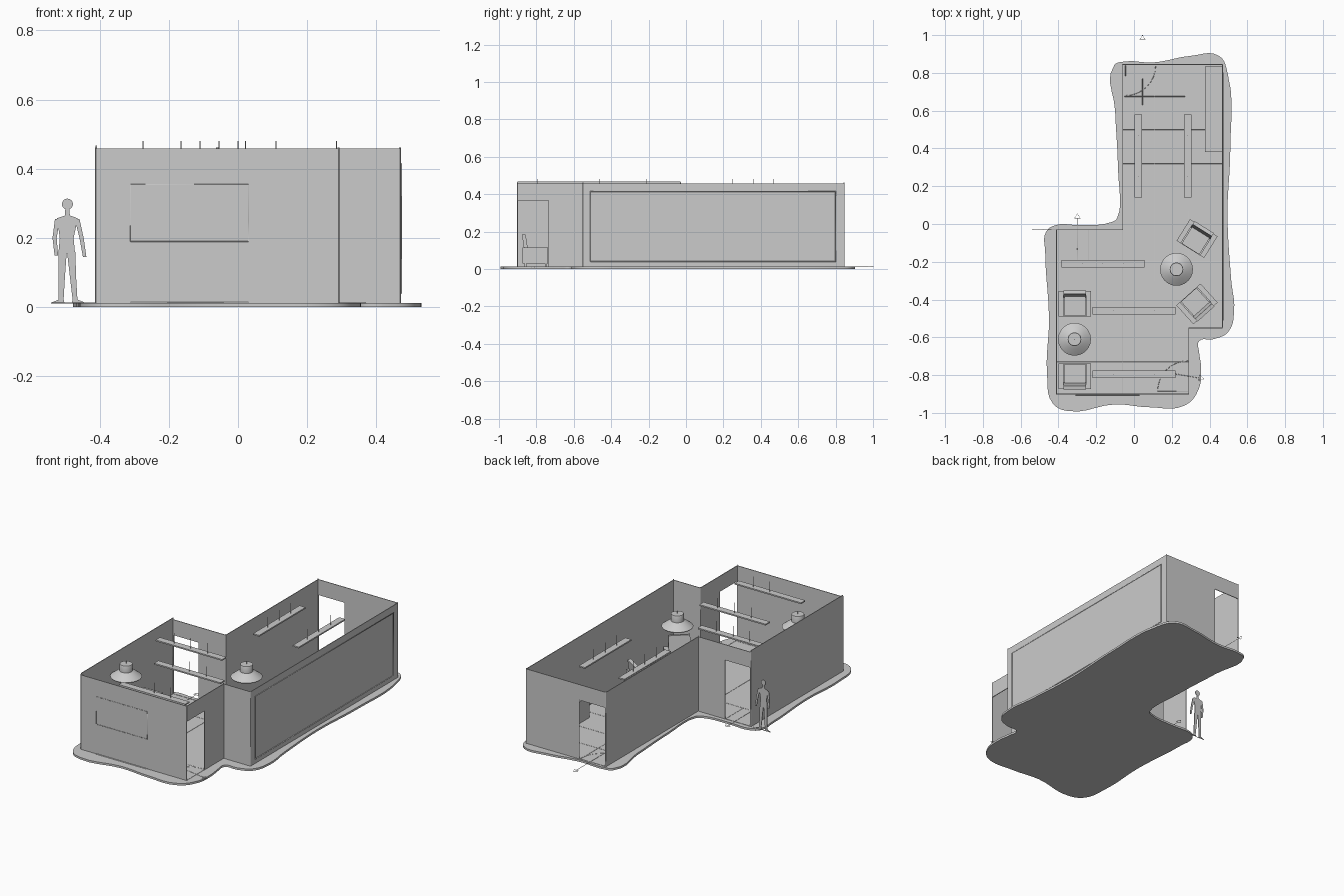
import bpy, bmesh, math
from mathutils import Matrix, Vector

if "Cube" in bpy.data.objects:
    bpy.data.objects.remove(bpy.data.objects["Cube"])

FLOOR, TOP, DOOR = 0.012, 0.458, 0.365


def finish(name, bm, matrix=None):
    me = bpy.data.meshes.new(name)
    bmesh.ops.recalc_face_normals(bm, faces=bm.faces)
    bm.to_mesh(me)
    bm.free()
    ob = bpy.data.objects.new(name, me)
    if matrix:
        ob.matrix_world = matrix
    bpy.context.collection.objects.link(ob)
    return ob


def add_box(bm, lo, hi, rot=None):
    """Box between two corners, optionally tilted about its centre."""
    lo, hi = Vector(lo), Vector(hi)
    m = Matrix.Translation((lo + hi) / 2)
    if rot:
        m = m @ rot
    bmesh.ops.create_cube(bm, size=1, matrix=m @ Matrix.Diagonal((*(hi - lo), 1)))


def box(name, lo, hi):
    bm = bmesh.new()
    add_box(bm, lo, hi)
    return finish(name, bm)


def to_mesh(ob):
    bpy.context.view_layer.objects.active = ob
    bpy.ops.object.select_all(action='DESELECT')
    ob.select_set(True)
    bpy.ops.object.convert(target='MESH')


def strokes(name, paths, r=0.0015):
    """Thin drawn lines along one or more point paths."""
    cu = bpy.data.curves.new(name, 'CURVE')
    cu.dimensions = '3D'
    cu.bevel_depth, cu.bevel_resolution, cu.use_fill_caps = r, 0, True
    for path in paths:
        sp = cu.splines.new('POLY')
        sp.points.add(len(path) - 1)
        for p, co in zip(sp.points, path):
            p.co = (*co, 1)
    ob = bpy.data.objects.new(name, cu)
    bpy.context.collection.objects.link(ob)
    to_mesh(ob)


def wall(name, p, q, top=TOP, opening=None):
    """Thin wall from p to q; opening = (start, end) distance of a doorway."""
    p, q = Vector(p), Vector(q)
    d = q - p
    m = Matrix.Translation((p.x, p.y, 0)) @ Matrix.Rotation(math.atan2(d.y, d.x), 4, 'Z')
    bm = bmesh.new()
    t = 0.002
    spans = [(0, d.length, FLOOR)]
    if opening:
        a, b = opening
        spans = [(0, a, FLOOR), (a, b, DOOR), (b, d.length, FLOOR)]
    for a, b, z in spans:
        if b - a > 0.001:
            add_box(bm, (a, -t, z), (b, t, top))
    finish(name, bm, m)


def lathe(name, profile, loc, steps=24):
    bm = bmesh.new()
    vs = [bm.verts.new((r, 0, z)) for r, z in profile]
    es = [bm.edges.new(e) for e in zip(vs, vs[1:])]
    bmesh.ops.spin(bm, geom=vs + es, axis=(0, 0, 1), cent=(0, 0, 0),
                   angle=2 * math.pi, steps=steps)
    bmesh.ops.remove_doubles(bm, verts=bm.verts, dist=0.0002)
    ob = finish(name, bm, Matrix.Translation(loc))
    bpy.context.view_layer.objects.active = ob
    bpy.ops.object.select_all(action='DESELECT')
    ob.select_set(True)
    bpy.ops.object.shade_smooth_by_angle(angle=math.radians(35))


# Wavy ground slab
outline = [(-.105, .84), (-.05, .86), (.1, .855), (.3, .89), (.45, .89), (.495, .8),
           (.51, .4), (.495, .05), (.515, -.3), (.53, -.46), (.5, -.57), (.42, -.61),
           (.345, -.62), (.345, -.68), (.355, -.76), (.34, -.88), (.27, -.96),
           (.08, -.97), (-.1, -.955), (-.35, -.99), (-.43, -.95), (-.46, -.8),
           (-.45, -.5), (-.47, -.15), (-.465, -.04), (-.41, -.005), (-.3, -.005),
           (-.12, .01), (-.09, .03), (-.085, .3), (-.1, .6)]
cu = bpy.data.curves.new('floor_slab', 'CURVE')
cu.dimensions, cu.fill_mode, cu.extrude = '2D', 'BOTH', FLOOR / 2
sp = cu.splines.new('BEZIER')
sp.bezier_points.add(len(outline) - 1)
sp.use_cyclic_u, sp.resolution_u = True, 5
for p, (x, y) in zip(sp.bezier_points, outline):
    p.co = (x, y, 0)
    p.handle_left_type = p.handle_right_type = 'AUTO'
slab = bpy.data.objects.new('floor_slab', cu)
slab.location.z = FLOOR / 2
bpy.context.collection.objects.link(slab)
to_mesh(slab)

# Walls with doorways
wall('front_wall', (-.41, -.9), (.29, -.9))
wall('balcony_door_wall', (.29, -.9), (.29, -.55), opening=(0, .165))
wall('step_wall', (.29, -.55), (.468, -.55))
wall('long_right_wall', (.468, -.55), (.468, .845))
wall('kitchen_door_wall', (-.06, .845), (.468, .845), opening=(.005, .175))
wall('long_left_wall', (-.06, -.03), (-.06, .845))
wall('stair_door_wall', (-.41, -.03), (-.06, -.03), opening=(.004, .17))
wall('short_left_wall', (-.41, -.9), (-.41, -.03), top=.468)

# Corner and rim lines
corners = [(-.41, -.9), (.29, -.9), (.29, -.55), (.468, -.55), (.468, .845),
           (-.06, .845), (-.06, -.03), (-.41, -.03)]
strokes('corner_lines', [[(x, y, FLOOR), (x, y, TOP + .004)] for x, y in corners], .003)
strokes('base_line', [[(x, y, FLOOR) for x, y in corners + corners[:1]]], .002)


# Windows drawn on the walls
strokes('side_window_frame', [[(.471, y, z) for y, z in
        ((-.51, .04), (.8, .04), (.8, .415), (-.51, .415), (-.51, .04))]], .003)
strokes('front_window_frame', [[(x, -.902, z) for x, z in
        ((-.31, .19), (.03, .19), (.03, .355), (-.31, .355), (-.31, .19))]])
strokes('window_sill', [[(-.31, -.904, FLOOR), (.03, -.904, FLOOR)]], .003)

# Floor lines: (x0, y0, x1, y1)
grid = [(-.06, .5, .375, .5), (-.06, .32, .468, .32), (-.41, -.2, .468, -.2),
        (-.41, -.73, .29, -.73), (-.05, .675, .27, .675), (-.06, -.03, -.06, -.9),
        (.29, .07, .29, -.55), (.11, .845, .11, -.3), (-.24, -.03, -.24, -.2)]
strokes('floor_lines', [[(a, b, FLOOR), (c, d, FLOOR)] for a, b, c, d in grid])


# Door swings
def swing(cx, cy, a0, a1, r=.16):
    arc = [math.radians(a0 + (a1 - a0) * i / 8) for i in range(9)]
    return [(cx, cy, FLOOR)] + [(cx + r * math.cos(a), cy + r * math.sin(a), FLOOR)
                                for a in arc]


strokes('door_swings', [swing(-.045, .84, 270, 360), swing(.285, -.885, 180, 90)])


# Direction arrows through the doors
def arrow(a, b):
    a, b = Vector((*a, FLOOR)), Vector((*b, FLOOR))
    d = (b - a).normalized() * .025
    n = Vector((-d.y, d.x, 0)) * .6
    return [a, b - d, b - d + n, b, b - d - n, b - d]


strokes('way_arrows', [arrow((.045, .63), (.045, 1.0)), arrow((-.3, -.25), (-.3, .055)),
                       arrow((.17, -.785), (.37, -.82))])

# Hanging light rails: centre and whether it runs along y
for i, (cx, cy, along_y) in enumerate([(-.165, -.21, 0), (0, -.46, 0), (0, -.795, 0),
                                       (.022, .36, 1), (.285, .36, 1)]):
    hx, hy = (.02, .22) if along_y else (.22, .02)
    box(f'light_rail_{i}', (cx - hx, cy - hy, .41), (cx + hx, cy + hy, .418))
    pts = [(cx, cy + k) if along_y else (cx + k, cy) for k in (-.11, 0, .11)]
    strokes(f'rail_hangers_{i}', [[(x, y, .418), (x, y, .48)] for x, y in pts])

# Pendant lamps over round tables
lamp = [(.001, .44), (.034, .44), (.036, .436), (.036, .4), (.052, .392), (.087, .366),
        (.085, .362), (.05, .386), (.03, .392), (.001, .392)]
table = [(.001, .12), (.07, .12), (.07, .112), (.01, .108), (.008, .022), (.04, .016),
         (.04, .012), (.001, .012)]
for i, (x, y) in enumerate([(-.315, -.61), (.225, -.24)]):
    lathe(f'pendant_lamp_{i}', lamp, (x, y, 0))
    lathe(f'round_table_{i}', table, (x, y, 0))
    strokes(f'lamp_cord_{i}', [[(x, y, .44), (x, y, .458)]])

# Armchairs, back towards local +y
for i, (x, y, deg) in enumerate([(-.313, -.42, 0), (-.313, -.808, 180),
                                 (.335, -.075, -32), (.335, -.425, -138)]):
    bm = bmesh.new()
    add_box(bm, (-.06, -.07, .028), (.06, .06, .07))             # base
    add_box(bm, (-.055, -.068, .07), (.055, .045, .09))          # cushion
    add_box(bm, (-.06, .04, .06), (.06, .06, .185), Matrix.Rotation(-.15, 4, 'X'))
    for s in (-1, 1):
        xs = sorted((s * .06, s * .086))
        add_box(bm, (xs[0], -.07, .028), (xs[1], .065, .115))    # arm
        for ly in (-.06, .05):                                   # legs
            add_box(bm, (s * .073 - .006, ly - .006, FLOOR), (s * .073 + .006, ly + .006, .03))
    finish(f'armchair_{i}', bm,
           Matrix.Translation((x, y, 0)) @ Matrix.Rotation(math.radians(deg), 4, 'Z'))

# Counter along the long right wall
box('counter', (.375, .38, FLOOR), (.465, .835, .14))

# Flat scale figure beside the stair door
Y = -.03
bm = bmesh.new()
bmesh.ops.create_cone(bm, cap_ends=True, segments=14, radius1=.016, radius2=.016, depth=.004,
                      matrix=Matrix.Translation((-.493, Y, .298)) @ Matrix.Rotation(math.pi / 2, 4, 'X'))


def limb(path):
    """Flat limb from (x, z, half width) stations."""
    pts = [(x - w, z) for x, z, w in path] + [(x + w, z) for x, z, w in reversed(path)]
    f = bm.faces.new([bm.verts.new((x, Y - .002, z)) for x, z in pts])
    ext = bmesh.ops.extrude_face_region(bm, geom=[f])['geom']
    for v in ext:
        if isinstance(v, bmesh.types.BMVert):
            v.co.y += .004


limb([(-.493, .285, .006), (-.493, .265, .007), (-.493, .257, .03), (-.495, .2, .02), (-.495, .155, .024)])
limb([(-.522, .255, .007), (-.53, .2, .006), (-.525, .15, .005)])
limb([(-.465, .255, .007), (-.452, .2, .006), (-.443, .145, .005)])
limb([(-.507, .16, .012), (-.509, .09, .009), (-.511, .022, .007), (-.52, .014, .018)])
limb([(-.482, .16, .012), (-.477, .09, .009), (-.471, .022, .007), (-.462, .014, .018)])
finish('scale_figure', bm)
strokes('figure_ground_line', [[(-.54, Y, FLOOR), (-.41, Y, FLOOR)]])
